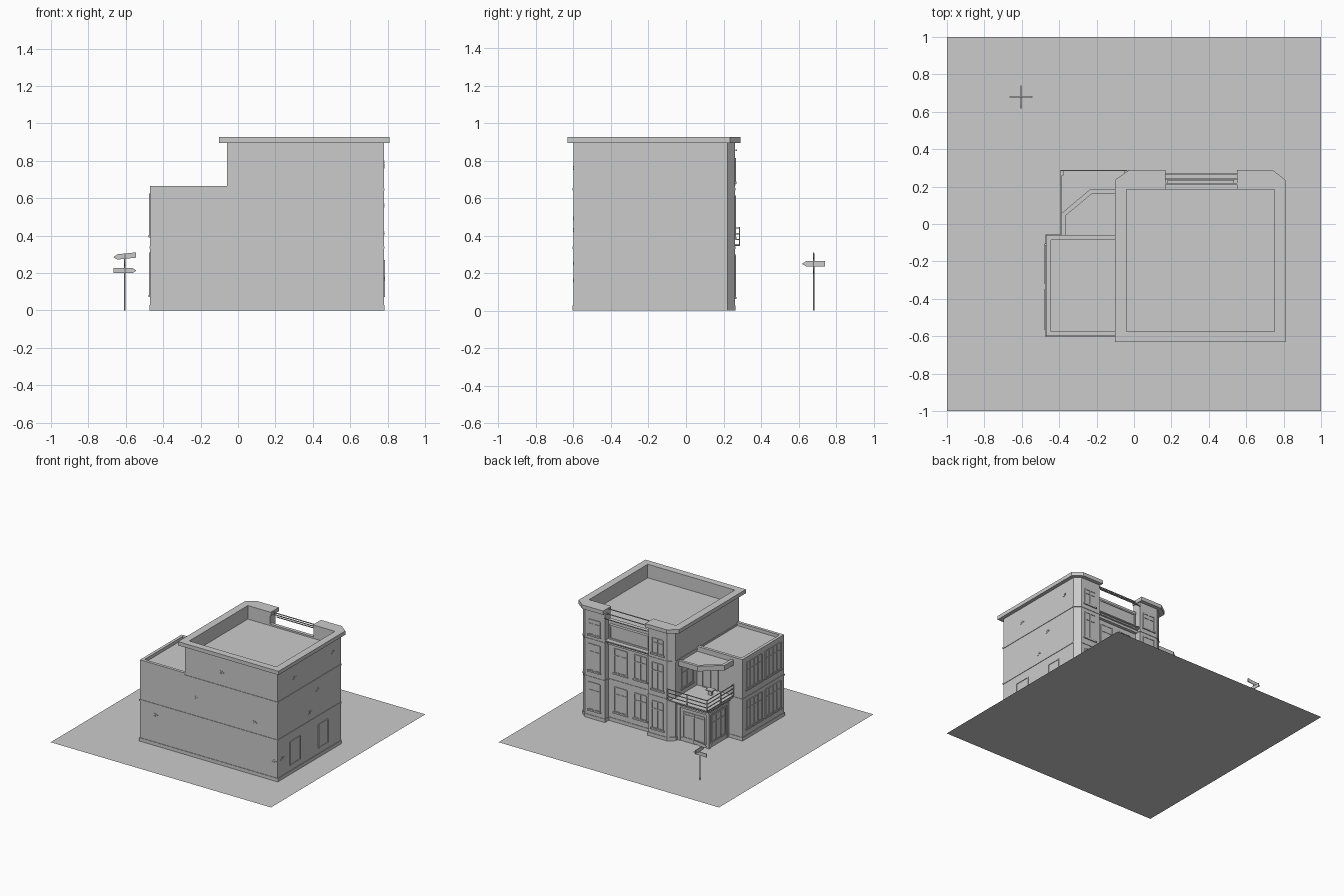
import bpy, bmesh, math
from mathutils import Vector, Matrix

if "Cube" in bpy.data.objects:
    bpy.data.objects.remove(bpy.data.objects["Cube"])


def finish(name, bm):
    bmesh.ops.recalc_face_normals(bm, faces=bm.faces)
    me = bpy.data.meshes.new(name)
    bm.to_mesh(me)
    bm.free()
    ob = bpy.data.objects.new(name, me)
    bpy.context.collection.objects.link(ob)
    return ob


def add_box(bm, x0, x1, y0, y1, z0, z1):
    m = Matrix.Translation(((x0 + x1) / 2, (y0 + y1) / 2, (z0 + z1) / 2))
    bmesh.ops.create_cube(bm, size=1, matrix=m @ Matrix.Diagonal((x1 - x0, y1 - y0, z1 - z0, 1)))


def boxes(name, items):
    bm = bmesh.new()
    for b in items:
        add_box(bm, *b)
    return finish(name, bm)


def prism(name, pts, z0, z1):
    bm = bmesh.new()
    f = bm.faces.new([bm.verts.new((x, y, z0)) for x, y in pts])
    r = bmesh.ops.extrude_face_region(bm, geom=[f])
    bmesh.ops.translate(bm, vec=(0, 0, z1 - z0), verts=[v for v in r["geom"] if isinstance(v, bmesh.types.BMVert)])
    if f.is_valid is False:
        bm.faces.new([v for v in bm.verts if v.co.z == z0])
    return finish(name, bm)


def offset(pts, d):
    """Mitred outward offset of a counter-clockwise outline."""
    out = []
    for i, p in enumerate(pts):
        a, b, c = Vector(pts[i - 1]), Vector(p), Vector(pts[(i + 1) % len(pts)])
        u, v = (b - a).normalized(), (c - b).normalized()
        n1, n2 = Vector((u.y, -u.x)), Vector((v.y, -v.x))
        out.append(tuple(b + (n1 + n2) * d / (1 + n1.dot(n2))))
    return out


def window(name, axis, p, sgn, a0, a1, z0, z1, panes=2, bar_z=0.72, sill=True):
    """Framed window on a wall at axis=p facing sgn, spanning a0..a1."""
    w = 0.008
    items = []

    def put(s0, s1, h0, h1, d):
        q0, q1 = sorted((p - sgn * 0.004, p + sgn * d))
        items.append((q0, q1, s0, s1, h0, h1) if axis == "x" else (s0, s1, q0, q1, h0, h1))
    put(a0, a1, z0, z1, 0.001)
    for i in range(panes + 1):
        s = a0 + (a1 - a0) * i / panes
        put(s - w / 2, s + w / 2, z0, z1, 0.006)
    for h in (z0, z0 + (z1 - z0) * bar_z, z1):
        put(a0, a1, h - w / 2, h + w / 2, 0.0055)
    if sill:
        put(a0 - 0.012, a1 + 0.012, z0 - 0.014, z0 - 0.002, 0.009)
    boxes(name, items)


# ground
bpy.ops.mesh.primitive_plane_add(size=2)
bpy.context.object.name = "ground"

# main block with two chamfered towers on the back side
main = [(-.06, -.6), (.78, -.6), (.78, .22), (.735, .26), (.555, .26), (.555, .21),
        (.16, .21), (.16, .26), (-.01, .26), (-.06, .22)]
prism("main_block", main, 0, .815)
inner = [(.16, .185), (-.04, .185), (-.04, -.575), (.75, -.575), (.75, .185), (.555, .185)]
outer = [(.555, .26), (.735, .26), (.78, .22), (.78, -.6), (-.06, -.6), (-.06, .22), (-.01, .26), (.16, .26)]
prism("parapet", inner + outer, .81, .896)
rim = [(.55, .29), (.74, .29), (.81, .235), (.81, -.632), (-.102, -.632), (-.102, .235), (-.025, .29), (.168, .29)]
prism("cornice", [(.168, .21), (.168, .185)] + inner[1:5] + [(.55, .185), (.55, .21)] + rim, .895, .926)
boxes("centre_curb", [(.16, .555, .185, .213, .81, .828)])
boxes("roof_rails", [(.165, .555, y - .003, y + .003, z - .003, z + .003)
                     for y, z in ((.215, .915), (.24, .885), (.268, .855))])

# side wing
wing = [(-.47, -.6), (-.055, -.6), (-.055, -.06), (-.47, -.06)]
prism("wing", wing, 0, .64)
prism("wing_parapet", [(-.06, -.6), (-.06, -.575), (-.445, -.575), (-.445, -.085), (-.06, -.085),
                       (-.06, -.06), (-.47, -.06), (-.47, -.6)], .635, .666)

# plinths and string courses
for label, poly, levels in (("main", main, ((0, .028), (.33, .343), (.64, .653))),
                            ("wing", wing, ((0, .028), (.33, .343)))):
    for i, (a, b) in enumerate(levels):
        prism(f"{label}_band_{i}", offset(poly, .004), a, b)

# entrance porch
prism("porch", [(-.34, -.06), (-.06, -.06), (-.06, .19), (-.34, .19)], 0, .31)
boxes("porch_trim", [(-.345, -.06, -.06, .195, 0, .028), (-.35, -.06, -.06, .2, .27, .285),
                     (-.362, -.06, -.06, .225, .305, .335)])
boxes("porch_pillars", [(-.35, -.325, .175, .2, 0, .31), (-.35, -.325, -.06, -.04, 0, .31),
                        (-.085, -.06, .175, .2, 0, .31)])
window("porch_door", "y", .19, 1, -.30, -.11, .03, .24, 2, .9, False)
window("porch_side_window", "x", -.34, -1, -.02, .15, .04, .25, 3)

# balcony and railing
boxes("balcony_floor", [(-.388, -.05, -.06, .26, .333, .35)])
rails = []
for z in (.352, .38, .41, .44):
    rails += [(-.394, -.03, .284, .289, z - .003, z + .003), (-.394, -.389, -.06, .289, z - .003, z + .003)]
for x in (-.3915, -.21, -.03):
    rails.append((x - .003, x + .003, .283, .289, .345, .445))
for y in (-.057, .11):
    rails.append((-.395, -.388, y - .003, y + .003, .345, .445))
boxes("balcony_railing", rails)
boxes("balcony_brackets", [(-.38, -.05, .255, .288, .345, .351)])
boxes("balcony_table", [(-.27, -.21, .0, .05, .385, .395), (-.255, -.225, .015, .035, .35, .385)])
window("balcony_door", "y", -.06, 1, -.25, -.11, .352, .57, 2, .8, False)
window("balcony_window", "x", -.06, -1, .0, .14, .40, .57)

# canopy over the balcony with a raised rim
canopy = [(-.055, -.06), (-.055, .185), (-.235, .185), (-.39, .055), (-.39, -.06)]
prism("canopy", canopy, .605, .625)
prism("canopy_rim", [(-.055, .185), (-.235, .185), (-.39, .055), (-.39, -.06), (-.365, -.06),
                     (-.365, .045), (-.225, .162), (-.055, .162)], .60, .642)

# back facade and tower windows
for row, (z0, z1) in enumerate(((.085, .285), (.405, .60))):
    for n, (a, b) in enumerate(((.39, .50), (.21, .32))):
        window(f"facade_window_{row}_{n}", "y", .21, 1, a, b, z0, z1)
    for n, (a, b) in enumerate(((.60, .70), (.025, .125))):
        window(f"tower_window_{row}_{n}", "y", .26, 1, a, b, z0 - .01, z1 + .01)
    for n, (a, b) in enumerate(((-.555, -.36), (-.31, -.115))):
        window(f"wing_window_{row}_{n}", "x", -.47, -1, a, b, z0, z1 + .02, 4)
window("tower_top_window_left", "y", .26, 1, .60, .70, .69, .81)
window("tower_top_window_right", "y", .26, 1, .025, .125, .69, .81)

# blank sign board with the ledge below it
boxes("sign_board", [(.19, .525, .205, .228, .685, .79)])
boxes("sign_frame", [(.18, .535, .205, .234, .785, .797), (.18, .535, .205, .234, .678, .69),
                     (.18, .192, .205, .234, .68, .795), (.523, .535, .205, .234, .68, .795)])
boxes("sign_ledge", [(.165, .55, .205, .25, .655, .668), (.165, .55, .205, .235, .635, .656),
                     (.165, .55, .205, .265, .666, .674)])

# right wall openings
window("right_door", "x", .78, 1, -.44, -.31, .075, .265, 1, .99, False)
window("right_window", "x", .78, 1, -.07, .05, .075, .265, 1, .99, False)

# exposed bricks scattered over the walls
bricks = []
for dx, dz in ((0, 0), (.022, .008), (.008, .016)):
    for x, z in ((-.35, .24), (.02, .48), (.25, .75), (.55, .42), (.73, .15)):
        bricks.append((x + dx, x + dx + .02, -.603, -.59, z + dz, z + dz + .006))
    for y, z in ((-.4, .76), (-.1, .55), (.1, .78), (-.2, .40), (-.56, .16)):
        bricks.append((.77, .783, y + dx, y + dx + .02, z + dz, z + dz + .006))
boxes("exposed_bricks", bricks)

# signpost with three direction arrows
PX, PY = -.605, .68
bpy.ops.mesh.primitive_cylinder_add(vertices=8, radius=.004, depth=.305, location=(PX, PY, .1525))
bpy.context.object.name = "signpost"
for i, (z, yaw, tilt) in enumerate(((.29, math.pi, .1), (.213, 0, 0), (.25, -math.pi / 2, 0))):
    arrow = prism(f"arrow_{i}", [(-.06, -.014), (.04, -.014), (.062, 0), (.04, .014), (-.06, .014)], -.003, .003)
    arrow.matrix_world = (Matrix.Translation((PX, PY, z)) @ Matrix.Rotation(yaw, 4, "Z")
                          @ Matrix.Rotation(tilt, 4, "Y") @ Matrix.Rotation(math.pi / 2, 4, "X"))
